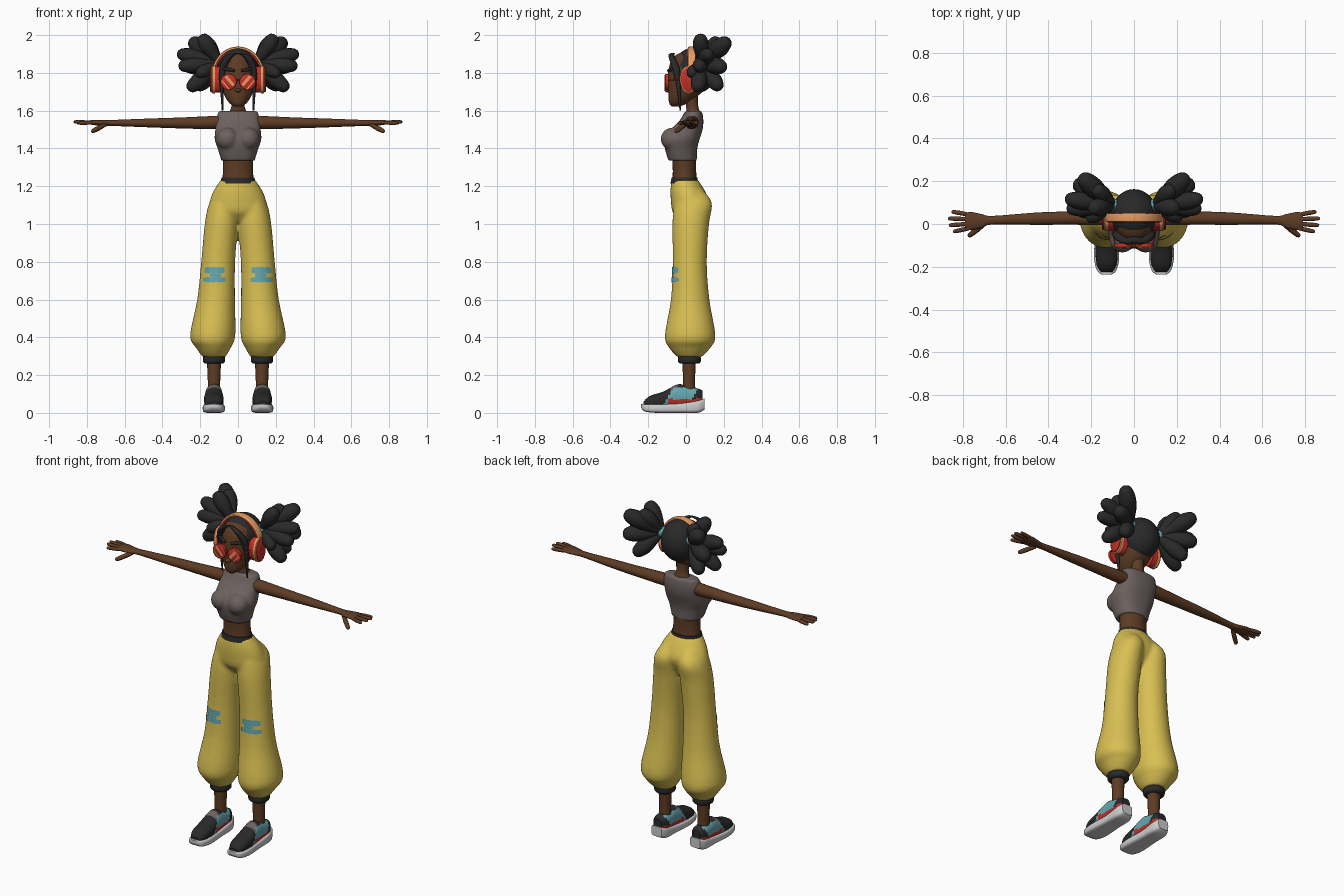
import bpy, bmesh, math
from mathutils import Vector, Matrix
from mathutils.bvhtree import BVHTree

cube = bpy.data.objects.get("Cube")
if cube:
    bpy.data.objects.remove(cube)

X, Y, Z = Vector((1, 0, 0)), Vector((0, 1, 0)), Vector((0, 0, 1))


def material(name, r, g, b):
    m = bpy.data.materials.new(name)
    m.use_nodes = True
    m.diffuse_color = (r, g, b, 1)
    node = m.node_tree.nodes["Principled BSDF"]
    node.inputs["Base Color"].default_value = (r, g, b, 1)
    node.inputs["Roughness"].default_value = 0.8
    return m


YELLOW = material("yellow cloth", .69, .52, .085)
SKIN = material("brown skin", .11, .045, .018)
GREY = material("warm grey cloth", .15, .12, .115)
BLACK = material("soft black", .022, .022, .023)
TEAL = material("teal", .13, .38, .43)
WHITE = material("sole white", .6, .6, .6)
RED = material("red", .55, .03, .02)
ORANGE = material("orange", .8, .33, .12)
LIP = material("dark lip", .07, .022, .013)


def loft(bm, rings, u=X, v=Y, n=24, steps=4, p=2):
    """Skin rings of (x, y, z, radius_u, radius_v), smoothed along the path."""
    k = [Vector(r) for r in rings]
    k = [k[0]] + k + [k[-1]]
    dense = []
    for a, b, c, d in zip(k, k[1:], k[2:], k[3:]):
        for i in range(steps):
            t = i / steps
            dense.append((b * 2 + (c - a) * t + (a * 2 - b * 5 + c * 4 - d) * t ** 2
                          + (b * 3 - a - c * 3 + d) * t ** 3) * .5)
    dense.append(k[-1])
    loops = []
    for r in dense:
        c = Vector(r[:3])
        uu = u(c) if callable(u) else u
        loop = []
        for i in range(n):
            t = math.tau * i / n
            ca, sa = math.cos(t), math.sin(t)
            ca = math.copysign(abs(ca) ** (2 / p), ca)
            sa = math.copysign(abs(sa) ** (2 / p), sa)
            loop.append(bm.verts.new(c + uu * ca * max(r[3], .001) + v * sa * max(r[4], .001)))
        loops.append(loop)
    for a, b in zip(loops, loops[1:]):
        for i in range(n):
            j = (i + 1) % n
            bm.faces.new((a[i], a[j], b[j], b[i]))
    bm.faces.new(loops[0])
    bm.faces.new(loops[-1])


def lobe(bm, base, tip, r, shape=((0, .3), (.3, .72), (.65, 1), (.9, .75), (.98, .4), (1, .05)), n=16):
    """Rounded shape along a straight line."""
    base, tip = Vector(base), Vector(tip)
    d = (tip - base).normalized()
    u = d.orthogonal().normalized()
    loft(bm, [(*base.lerp(tip, t), r * s, r * s) for t, s in shape], u, d.cross(u), n)


ROD = ((0, .8), (.5, 1), (.9, .85), (1, .3))


def ball(bm, c, s):
    m = Matrix.Translation(c) @ Matrix.Diagonal((*s, 1))
    return bmesh.ops.create_uvsphere(bm, u_segments=32, v_segments=20, radius=1, matrix=m)


def finish(name, bm, mats, mirror=False, voxel=0, rule=None, angle=45):
    bmesh.ops.recalc_face_normals(bm, faces=bm.faces)
    me = bpy.data.meshes.new(name)
    if rule:
        for f in bm.faces:
            f.material_index = rule(f.calc_center_median(), f.normal)
    bm.to_mesh(me)
    bm.free()
    ob = bpy.data.objects.new(name, me)
    bpy.context.collection.objects.link(ob)
    mats = mats if isinstance(mats, list) else [mats]
    for m in mats:
        me.materials.append(m)
    if mirror:
        ob.modifiers.new("mirror", 'MIRROR').use_mirror_merge = False
    if voxel:  # blend overlapping volumes into one soft surface
        rm = ob.modifiers.new("blend", 'REMESH')
        rm.mode, rm.voxel_size = 'VOXEL', voxel
        ob.modifiers.new("soften", 'SMOOTH').iterations = 6
        dg = bpy.context.evaluated_depsgraph_get()
        me = bpy.data.meshes.new_from_object(ob.evaluated_get(dg))
        ob.modifiers.clear()
        ob.data = me
        me.materials.clear()
        me.materials.append(mats[0])
    me.shade_smooth()
    me.set_sharp_from_angle(angle=math.radians(angle))
    return ob


def part(name, mats, rings, mirror=False, voxel=0, rule=None, **kw):
    bm = bmesh.new()
    loft(bm, rings, **kw)
    return finish(name, bm, mats, mirror, voxel, rule)


# Trousers: hips and ballooning legs blended together
bm = bmesh.new()
loft(bm, [(0, -.007, 1.235, .09, .07), (0, .008, 1.18, .127, .09), (0, .02, 1.12, .15, .1),
          (0, .015, 1.06, .15, .085), (0, .02, 1.01, .1, .045)], n=32)
loft(bm, [(.06, .02, 1.18, .05, .07), (.077, .038, 1.11, .076, .1), (.088, .025, 1.0, .088, .097),
          (.105, .02, .8, .09, .09), (.116, .022, .6, .1, .102), (.134, .022, .41, .12, .134),
          (.13, .02, .345, .092, .11), (.127, .018, .295, .06, .065)], n=32)
trousers = finish("trousers", bm, YELLOW, True, .01)

# Knee patches laid on the cloth
tree = BVHTree.FromPolygons([v.co for v in trousers.data.vertices],
                            [list(p.vertices) for p in trousers.data.polygons])
bm = bmesh.new()
for x0, x1, z0, z1 in ((.072, .178, .736, .774), (.066, .186, .69, .72), (.09, .15, .716, .74)):
    bmesh_grid = []
    for i in range(13):
        column = []
        x = x0 + (x1 - x0) * i / 12
        pinch = .007 if i in (0, 12) else .002 * (i % 3)
        for z in (z0 + pinch, (z0 + z1) / 2, z1 - pinch):
            hit = tree.ray_cast(Vector((x, -1, z)), Y)[0]
            column.append(bm.verts.new(hit - Y * .004))
        bmesh_grid.append(column)
    for a, b in zip(bmesh_grid, bmesh_grid[1:]):
        for j in (0, 1):
            bm.faces.new((a[j], b[j], b[j + 1], a[j + 1]))
finish("knee_patches", bm, TEAL, True)

# Waistband, cuffs, ankles
part("waistband", BLACK, [(0, -.008, 1.215, .094, .074), (0, -.008, 1.245, .087, .068)], n=32)
part("cuffs", BLACK, [(.127, .018, .262, .05, .052), (.127, .018, .272, .058, .06),
                      (.127, .018, .295, .058, .06), (.127, .018, .31, .05, .05)], True)
part("ankles", SKIN, [(.127, .016, .09, .034, .036), (.127, .016, .17, .033, .032),
                      (.127, .016, .28, .038, .036)], True)

# Shoes
part("soles", WHITE, [(.128, -.237, .036, .022, .01), (.128, -.215, .027, .046, .02),
                      (.128, -.15, .024, .059, .024), (.128, -.03, .026, .052, .026),
                      (.128, .06, .034, .05, .034), (.128, .097, .046, .034, .03)],
     True, u=X, v=Z, p=4, n=32)


def shoe_colour(c, n):
    side = abs(n.x) > .3
    if c.z < .075 and c.y > -.09 and side:
        return 1
    if side and -.085 < c.y - (c.z - .1) * .6 < .045 and c.z < .135:
        return 2
    if n.z > .5 and -.085 < c.y < -.045:
        return 3
    return 0


part("shoe_uppers", [BLACK, RED, TEAL, GREY],
     [(.128, -.225, .048, .026, .012), (.128, -.19, .058, .046, .032), (.128, -.12, .068, .052, .045),
      (.128, -.045, .085, .046, .066), (.128, 0, .085, .045, .058), (.128, .06, .08, .043, .05),
      (.128, .087, .078, .028, .04)], True, rule=shoe_colour, u=X, v=Z, n=40, steps=6, p=2.4)

# Waist, neck and cropped top
part("waist", SKIN, [(0, -.008, 1.2, .09, .066), (0, -.008, 1.28, .079, .062),
                     (0, -.01, 1.38, .083, .064)], n=32)
part("neck", SKIN, [(0, .04, 1.56, .07, .034), (0, .038, 1.597, .045, .034),
                    (0, .032, 1.63, .034, .032), (0, .03, 1.7, .036, .035)])
bm = bmesh.new()
loft(bm, [(0, -.018, 1.335, .088, .075), (0, -.026, 1.4, .108, .086), (0, -.02, 1.45, .124, .092),
          (0, .004, 1.5, .12, .084), (0, .03, 1.55, .117, .062), (0, .04, 1.598, .104, .045)], n=32, p=2.4)
for s in (-1, 1):
    ball(bm, (s * .055, -.072, 1.45), (.06, .062, .06))
finish("cropped_top", bm, GREY, voxel=.008)

# Arms, palms, fingers and thumbs
part("arms", SKIN, [(.08, .03, 1.54, .034, .034), (.13, .03, 1.537, .035, .036), (.3, .028, 1.535, .029, .031),
                    (.45, .025, 1.535, .024, .029), (.66, .018, 1.535, .016, .02),
                    (.71, .014, 1.535, .015, .032), (.76, .014, 1.537, .014, .042),
                    (.79, .014, 1.538, .01, .038)], True, u=Z, v=Y)
bm = bmesh.new()
for y, tip in ((.043, (.853, .058, 1.535)), (.022, (.87, .026, 1.541)),
               (.001, (.866, -.006, 1.541)), (-.019, (.846, -.036, 1.534))):
    lobe(bm, (.765, y, 1.537), tip, .0105, ROD, 10)
lobe(bm, (.7, .0, 1.528), (.775, -.058, 1.488), .013, ROD, 10)
finish("fingers", bm, SKIN, True)

# Head with nose and lips
bm = bmesh.new()
loft(bm, [(0, -.055, 1.622, .018, .02), (0, -.042, 1.637, .042, .046), (0, -.02, 1.67, .067, .073),
          (0, .006, 1.72, .085, .1), (0, .02, 1.77, .092, .116), (0, .03, 1.83, .094, .12),
          (0, .035, 1.885, .077, .1), (0, .04, 1.92, .03, .04)], n=32)
ball(bm, (0, -.098, 1.708), (.016, .016, .011))
finish("head", bm, SKIN)
bm = bmesh.new()
ball(bm, (0, -.08, 1.672), (.022, .012, .008))
finish("lips", bm, LIP)

# Hair cap with an open face, front locks, brows
bm = bmesh.new()
ball(bm, (0, .045, 1.812), (.108, .118, .122))
cut = bmesh.ops.bisect_plane(bm, geom=bm.verts[:] + bm.edges[:] + bm.faces[:], plane_co=(0, -.04, 1.85),
                             plane_no=(0, -1, -.75), clear_outer=True)
bmesh.ops.holes_fill(bm, edges=[e for e in bm.edges if e.is_boundary], sides=0)
finish("hair_cap", bm, BLACK)
part("front_locks", BLACK, [(0, -.07, 1.905, .012, .012), (.045, -.077, 1.888, .02, .016),
                            (.078, -.055, 1.83, .02, .02), (.087, -.042, 1.75, .011, .013),
                            (.084, -.035, 1.68, .008, .009), (.082, -.03, 1.6, .004, .004)], True, n=12)
bm = bmesh.new()
lobe(bm, (.018, -.094, 1.812), (.075, -.07, 1.822), .009, ROD, 10)
finish("eyebrows", bm, BLACK, True)

# Hair bunches: fans of teardrop puffs with ties
root = Vector((.095, .085, 1.85))
bm = bmesh.new()
for x, y, z, r in ((.2, .075, 2.0, .043), (.25, .225, 1.975, .048), (.322, .12, 1.905, .042),
                   (.315, .07, 1.835, .04), (.265, .06, 1.71, .043), (.22, .18, 1.715, .043),
                   (.28, .2, 1.83, .046), (.22, .02, 1.79, .034), (.18, .17, 1.985, .04)):
    lobe(bm, root, (x, y, z), r)
finish("hair_bunches", bm, BLACK, True)
bm = bmesh.new()
lobe(bm, root - Vector((.008, .004, 0)), root + Vector((.018, .009, .004)), .032,
     ((0, .9), (.3, 1), (.7, 1), (1, .9)))
finish("hair_ties", bm, TEAL, True)

# Headphones
hub = Vector((0, .03, 1.79))


def arc(rx, rz, thick, wide):
    return [(rx * math.sin(t), hub.y, hub.z + rz * math.cos(t), thick, wide)
            for t in [math.radians(a) for a in range(-100, 101, 10)]]


outward = lambda c: (c - hub).normalized()
part("headband", ORANGE, arc(.132, .142, .007, .02), u=outward, v=Y, p=4, steps=2)
part("headband_lining", RED, arc(.122, .133, .006, .022), u=outward, v=Y, p=4, steps=2)
for name, mat, x0, x1, ry, rz in (("ear_pads", RED, .09, .125, .045, .07),
                                  ("ear_rings", ORANGE, .122, .14, .046, .073),
                                  ("ear_caps", RED, .138, .149, .041, .066)):
    part(name, mat, [(x0, .014, 1.765, ry, rz), (x1 - .004, .014, 1.765, ry, rz),
                     (x1, .014, 1.765, ry * .88, rz * .9)], True, u=Y, v=Z, steps=1, n=32)

# Round sunglasses with glints
part("lenses", RED, [(.05, -.092, 1.752, .042, .042), (.05, -.108, 1.752, .042, .042),
                     (.05, -.111, 1.752, .038, .038)], True, u=X, v=Z, steps=1, n=32)
bm = bmesh.new()
for off, w in ((-.006, .01), (.016, .004)):
    m = Matrix.Translation((.05 + off, -.112, 1.752 - off)) @ Matrix.Rotation(math.radians(40), 4, 'Y')
    bmesh.ops.create_cube(bm, size=1, matrix=m @ Matrix.Diagonal((w * 1.6, .003, .064, 1)))
finish("lens_glints", bm, ORANGE, True)
bm = bmesh.new()
lobe(bm, (.088, -.098, 1.762), (.104, .0, 1.77), .004, ROD, 8)
lobe(bm, (0, -.106, 1.762), (.014, -.104, 1.762), .004, ((0, 1), (1, 1)), 8)
finish("glasses_frame", bm, RED, True)
